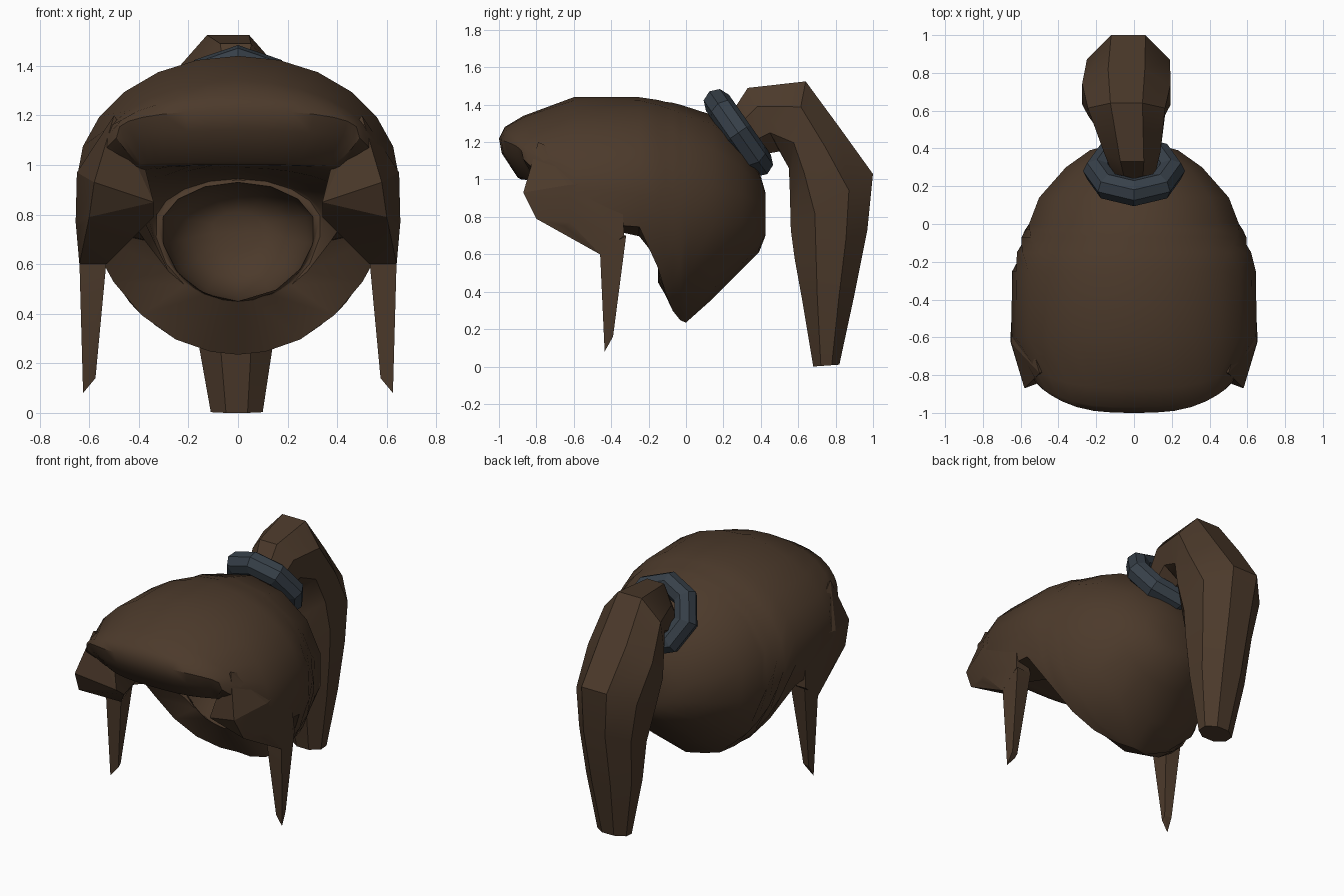
import bpy, bmesh, math
from mathutils import Vector

if "Cube" in bpy.data.objects:
    bpy.data.objects.remove(bpy.data.objects["Cube"])


def material(name, rgb):
    m = bpy.data.materials.new(name)
    m.diffuse_color = (*rgb, 1)
    m.use_nodes = True
    m.node_tree.nodes["Principled BSDF"].inputs["Base Color"].default_value = m.diffuse_color
    return m


BROWN = material("brown", (0.072, 0.042, 0.024))
SLATE = material("slate", (0.038, 0.051, 0.066))


def finish(name, bm, mat, angle=30):
    bmesh.ops.remove_doubles(bm, verts=bm.verts, dist=0.002)
    bmesh.ops.recalc_face_normals(bm, faces=bm.faces)
    me = bpy.data.meshes.new(name)
    bm.to_mesh(me)
    bm.free()
    ob = bpy.data.objects.new(name, me)
    bpy.context.collection.objects.link(ob)
    me.materials.append(mat)
    bpy.ops.object.select_all(action='DESELECT')
    ob.select_set(True)
    bpy.context.view_layer.objects.active = ob
    bpy.ops.object.shade_smooth_by_angle(angle=math.radians(angle))
    return ob


def arch(bm, y, w, zc, top, bot, end, bend, flat=1, n=14):
    """Arch across the head, from -end degrees over the top to the other side."""
    row = []
    for j in range(n + 1):
        a = math.radians(-end + (180 + 2 * end) * j / n)
        c, s = math.cos(a), math.sin(a)
        h = (top - zc) * max(s, 0) ** flat if s > 0 else (zc - bot) * s
        row.append(bm.verts.new((w * c, y + bend * abs(c) ** 3, zc + h)))
    return row


def skin(bm, rows):
    for a, b in zip(rows, rows[1:]):
        for j in range(len(a) - 1):
            bm.faces.new((a[j], a[j + 1], b[j + 1], b[j]))


# Hair cap: outer shell and inner hollow, joined along the face opening
# y, half width, side height, top, bottom, end angle, backward bend, flatness
OUTER = [(-.985, .47, 1.08, 1.14, .90, 0, .13, .6),
         (-1.00, .49, 1.11, 1.22, .90, 0, .13, .6),
         (-.97, .52, 1.08, 1.28, .80, 0, .13, .8),
         (-.87, .57, 1.02, 1.34, .80, 0, .12),
         (-.60, .65, .94, 1.44, .25, 14, 0),
         (-.25, .645, .92, 1.44, .25, 15, 0),
         (-.15, .62, .91, 1.425, .26, 36, 0),
         (-.11, .605, .90, 1.415, .24, 50, 0),
         (-.07, .595, .89, 1.41, .235, 65, 0),
         (-.03, .58, .885, 1.40, .235, 79, 0),
         (.00, .57, .88, 1.39, .235, 90, 0),
         (.14, .515, .86, 1.345, .36, 90, 0),
         (.30, .37, .84, 1.20, .52, 90, 0),
         (.39, .24, .82, 1.05, .61, 90, 0),
         (.425, .11, .80, .93, .70, 90, 0)]
INNER = [(-.90, .40, 1.00, 1.01, .80, 0, .10, .6),
         (-.88, .41, .99, 1.00, .80, 0, .10, .6),
         (-.84, .42, .98, 1.00, .80, 0, .08),
         (-.76, .44, .95, 1.00, .70, 0, .05),
         (-.60, .44, .86, .99, .40, 10, 0),
         (-.25, .39, .80, .97, .40, 15, 0),
         (-.15, .345, .77, .95, .43, 36, 0),
         (-.14, .335, .765, .945, .44, 50, 0),
         (-.14, .325, .76, .94, .445, 65, 0),
         (-.145, .315, .755, .935, .45, 79, 0),
         (-.15, .31, .75, .93, .45, 90, 0),
         (.02, .285, .75, .92, .47, 90, 0),
         (.14, .20, .75, .87, .54, 90, 0),
         (.18, .10, .75, .81, .65, 90, 0)]
CLOSED = 10  # first row that is a full ring
bm = bmesh.new()
out = [arch(bm, *s) for s in OUTER]
inn = [arch(bm, *s) for s in INNER]
skin(bm, out)
skin(bm, inn)
skin(bm, [out[0], inn[0]])
for j in (0, -1):
    for k in range(CLOSED):
        bm.faces.new((out[k][j], out[k + 1][j], inn[k + 1][j], inn[k][j]))
bm.faces.new(out[-1][:-1])
bm.faces.new(inn[-1][:-1])
finish("hair_cap", bm, BROWN, 40)


# Side locks and hanging strands, one hull each, mirrored
def mirrored_hull(name, pts):
    for side, sx in (("right", 1), ("left", -1)):
        bm = bmesh.new()
        vs = [bm.verts.new((sx * x, y, z)) for x, y, z in pts]
        r = bmesh.ops.convex_hull(bm, input=vs)
        junk = [v for v in r["geom_interior"] if isinstance(v, bmesh.types.BMVert)]
        bmesh.ops.delete(bm, geom=junk, context='VERTS')
        finish(f"{name}_{side}", bm, BROWN, 20)


mirrored_hull("side_lock", [
    (.50, -.79, 1.20), (.39, -.74, 1.05), (.58, -.87, .93), (.34, -.78, .85),
    (.34, -.70, .79), (.60, -.80, .79), (.65, -.63, .97), (.655, -.62, .77),
    (.40, -.50, .78), (.64, -.46, .60), (.53, -.46, .60), (.64, -.33, .70),
    (.53, -.33, .70), (.62, -.35, 1.0), (.64, -.65, .75), (.52, -.65, .75)])
mirrored_hull("hanging_strand", [
    (.64, -.46, .62), (.53, -.46, .62), (.64, -.32, .70), (.53, -.33, .70),
    (.575, -.425, .14), (.625, -.435, .08), (.62, -.39, .16), (.575, -.40, .16)])

# Ponytail: outer edge (y, z), inner edge (y, z), half width, sideways shift
TAIL = [(.22, 1.32, .34, 1.12, .11, 0),
        (.33, 1.49, .50, 1.15, .15, -.01),
        (.64, 1.525, .55, 1.06, .205, -.04),
        (.82, 1.28, .555, .93, .235, -.04),
        (1.0, 1.03, .56, .73, .22, -.03),
        (.97, .73, .58, .58, .19, -.01),
        (.90, .38, .62, .36, .165, -.01),
        (.82, .01, .68, .0, .105, -.005)]
bm = bmesh.new()
rows = []
for yo, zo, yi, zi, w, dx in TAIL:
    o, i = Vector((dx, yo, zo)), Vector((dx, yi, zi))
    mid, half = (o + i) / 2, (o - i) / 2
    ring = []
    for k in range(8):
        a = math.tau * (k + .5) / 8
        p = mid + half * math.cos(a) * 1.08
        ring.append(bm.verts.new((p.x + w * math.sin(a) * 1.08, p.y, p.z)))
    rows.append(ring + ring[:1])
skin(bm, rows)
bm.faces.new(rows[0][:-1])
bm.faces.new(rows[-1][:-1])
finish("ponytail", bm, BROWN, 35)

# Hair tie
bpy.ops.mesh.primitive_torus_add(
    major_segments=8, minor_segments=8, major_radius=.195, minor_radius=.075,
    location=(0, .28, 1.25), rotation=(math.radians(-55), 0, 0))
tie = bpy.context.object
tie.name = "hair_tie"
tie.data.materials.append(SLATE)
